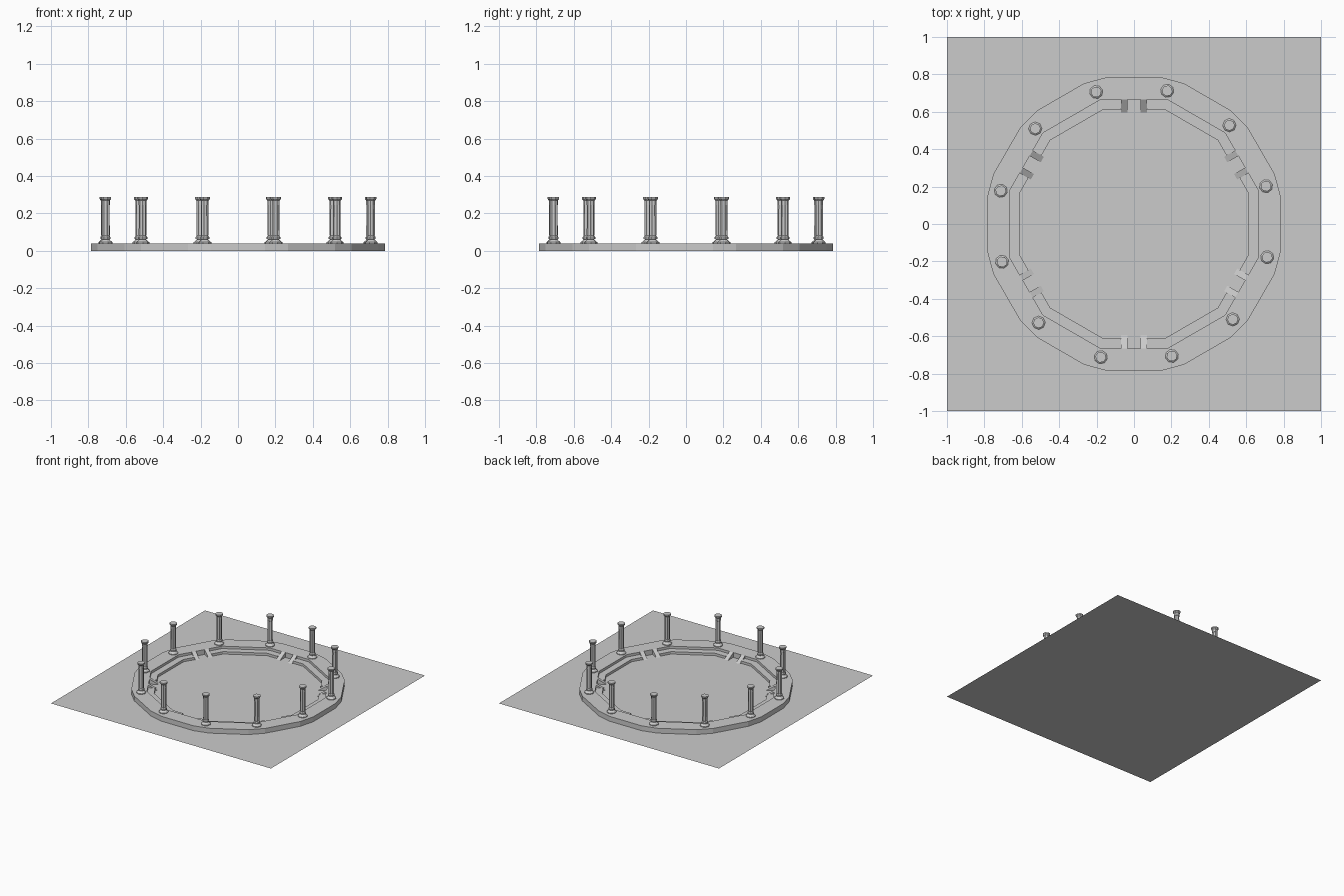
import bpy, bmesh
from math import radians, cos, sin, pi
from mathutils import Matrix, Vector

if "Cube" in bpy.data.objects:
    bpy.data.objects.remove(bpy.data.objects["Cube"])

FLOOR, TOP, STEP = 0.0, 0.04, 0.02
A_IN, A_STEP = 0.665, 0.612        # apothems of the inner twelve-sided outlines


def finish(bm, name):
    bmesh.ops.recalc_face_normals(bm, faces=bm.faces)
    me = bpy.data.meshes.new(name)
    bm.to_mesh(me)
    bm.free()
    ob = bpy.data.objects.new(name, me)
    bpy.context.collection.objects.link(ob)
    return ob


def loft(bm, rings, closed=True, caps=False):
    loops = [[bm.verts.new(p) for p in r] for r in rings]
    n = len(loops[0])
    for a, b in zip(loops, loops[1:]):
        for i in range(n if closed else n - 1):
            j = (i + 1) % n
            bm.faces.new((a[i], a[j], b[j], b[i]))
    if caps:
        bm.faces.new(loops[0])
        bm.faces.new(loops[-1])
    return loops


def polar(r, deg, z):
    return Vector((r * cos(radians(deg)), r * sin(radians(deg)), z))


# Ground slab
bm = bmesh.new()
bmesh.ops.create_grid(bm, x_segments=1, y_segments=1, size=1.0)
finish(bm, "ground_sheet")

# Raised ring: chamfered twelve-sided outside, plain twelve-sided inside
bm = bmesh.new()
outer_ang = [30 * k + d for k in range(12) for d in (-10.5, 10.5)]
r_in = A_IN / cos(pi / 12)


def outer(z):
    return [polar(0.798, a, z) for a in outer_ang]


def inner(z):
    # each corner is split into two coincident-side points to match the outside
    pts = []
    for k in range(12):
        a, b = polar(r_in, 30 * k - 15, z), polar(r_in, 30 * k + 15, z)
        pts += [a.lerp(b, 0.001), a.lerp(b, 0.999)]
    return pts


loft(bm, [outer(FLOOR), outer(TOP), inner(TOP), inner(FLOOR)])
finish(bm, "raised_ring")

# Low inner step in six lengths, with a gap at every second side
for k in range(6):
    bm = bmesh.new()
    mid = 60 * k

    def line(apothem, z):
        r = apothem / cos(pi / 12)
        pts = []
        for side, s in ((-30, -1), (30, 1)):
            rot = Matrix.Rotation(radians(mid + side), 3, 'Z')
            end = rot @ Vector((apothem, -s * 0.07, z))
            corner = polar(r, mid + s * 15, z)
            pts += [end, corner] if s < 0 else [corner, end]
        return pts
    loops = loft(bm, [line(A_IN, FLOOR), line(A_IN, STEP),
                      line(A_STEP, STEP), line(A_STEP, FLOOR)], closed=False)
    for i in (0, 3):
        bm.faces.new([lp[i] for lp in loops])
    finish(bm, f"inner_step_{k + 1}")

# Sloping side walls flanking each gap
for k in range(6):
    bm = bmesh.new()
    for s in (-1, 1):
        section = [(A_IN, FLOOR), (A_IN, TOP), (0.597, FLOOR)]
        loft(bm, [[(x, s * w, z) for x, z in section] for w in (0.036, 0.07)],
             caps=True)
    bm.transform(Matrix.Rotation(radians(30 + 60 * k), 4, 'Z'))
    finish(bm, f"gap_ramp_{k + 1}")

# Fluted columns: (height, radius, factor on every other corner)
OCT, FLUTE = cos(pi / 8), 0.84
profile = [(0.040, 0.036, OCT), (0.046, 0.036, OCT), (0.060, 0.018, OCT),
           (0.064, 0.025, OCT), (0.073, 0.025, OCT), (0.082, 0.018, OCT),
           (0.083, 0.021, FLUTE), (0.245, 0.020, FLUTE),
           (0.246, 0.021, OCT), (0.268, 0.021, OCT),
           (0.278, 0.029, OCT), (0.288, 0.029, OCT)]
bm = bmesh.new()
loft(bm, [[polar(r * (f if i % 2 else 1), 22.5 * i, z) for i in range(16)]
          for z, r, f in profile], caps=True)
first = finish(bm, "column_1")
for k in range(12):
    ob = first if k == 0 else bpy.data.objects.new(f"column_{k + 1}", first.data)
    if k:
        bpy.context.collection.objects.link(ob)
    ob.location = polar(0.734, 16 + 30 * k, 0)
    ob.rotation_euler.z = radians(16 + 30 * k)
